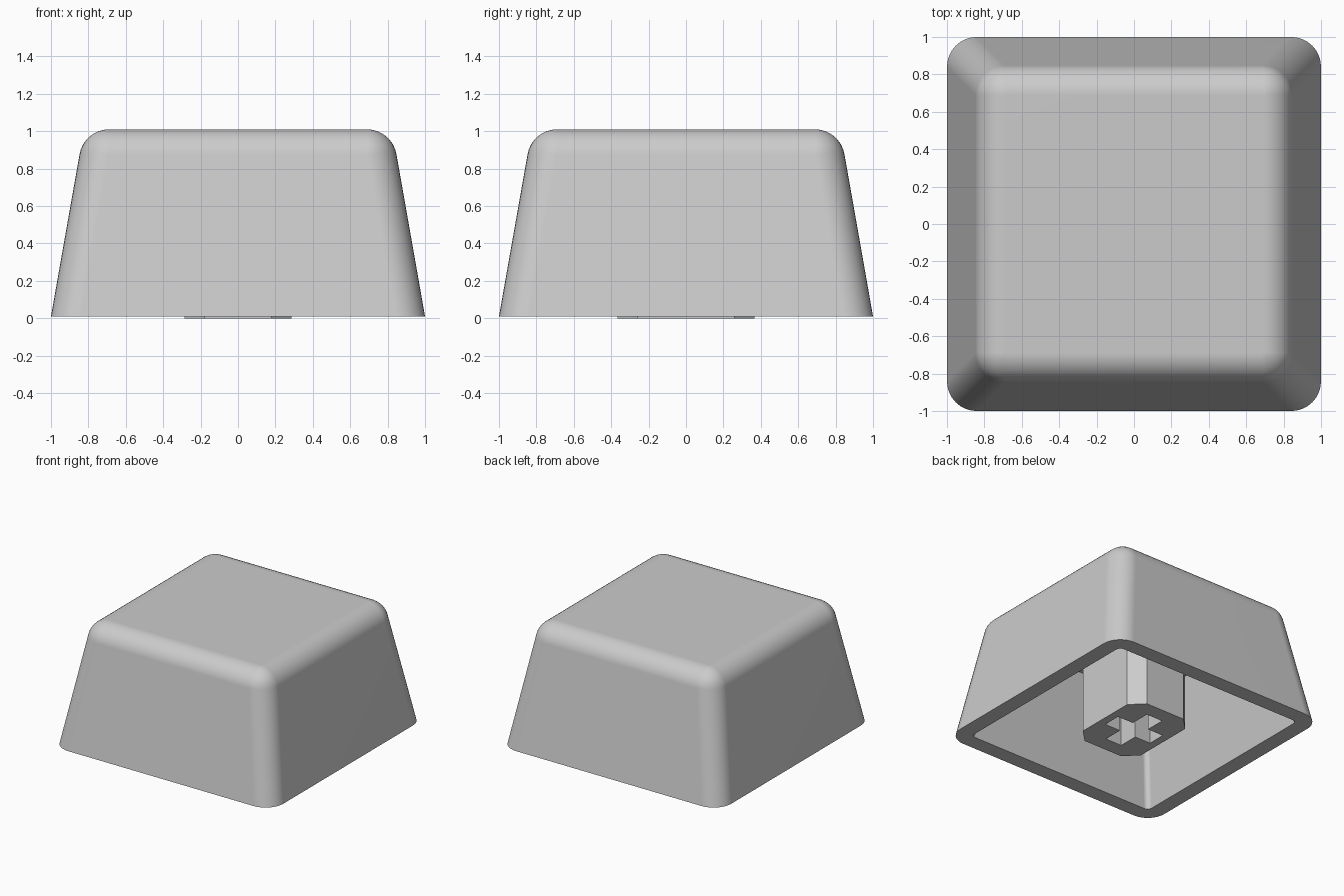
import bpy, bmesh
from math import sin, cos, tan, radians, pi

cube = bpy.data.objects.get("Cube")
if cube:
    bpy.data.objects.remove(cube)

# One plain grey plastic
plastic = bpy.data.materials.new("grey_plastic")
plastic.use_nodes = True
GREY = (0.6, 0.6, 0.6, 1)
plastic.diffuse_color = GREY
plastic.node_tree.nodes["Principled BSDF"].inputs["Base Color"].default_value = GREY

BASE, TOP, CEILING = 0.01, 1.01, 0.85
TAPER = radians(10)
ROUND = 0.16


def ring(bm, core, radius, z, steps=8):
    """Rounded square: corner centres at +-core, corners of the given radius."""
    verts = []
    for i, (sx, sy) in enumerate([(1, 1), (-1, 1), (-1, -1), (1, -1)]):
        for s in range(steps + 1):
            a = (i + s / steps) * pi / 2
            verts.append(bm.verts.new((sx * core + radius * cos(a),
                                       sy * core + radius * sin(a), z)))
    return verts


def bridge(bm, lower, upper):
    n = len(lower)
    for i in range(n):
        j = (i + 1) % n
        bm.faces.new((lower[i], lower[j], upper[j], upper[i]))


def finish(bm, name):
    bmesh.ops.remove_doubles(bm, verts=bm.verts, dist=0.0005)
    bmesh.ops.recalc_face_normals(bm, faces=bm.faces)
    mesh = bpy.data.meshes.new(name)
    bm.to_mesh(mesh)
    bm.free()
    obj = bpy.data.objects.new(name, mesh)
    bpy.context.collection.objects.link(obj)
    mesh.materials.append(plastic)
    return obj


# Hollow cap: ceiling, inner walls, rim, outer walls, rounded top edge
bm = bmesh.new()
inner_r = 0.04
inner_core = 0.87 - inner_r
rings = [ring(bm, inner_core - (CEILING - BASE) * tan(TAPER), inner_r, CEILING),
         ring(bm, inner_core, inner_r, BASE),
         ring(bm, 1 - ROUND, ROUND, BASE)]
tangent_z = TOP - ROUND + ROUND * sin(TAPER)
top_core = 1 - (tangent_z - BASE) * tan(TAPER) - ROUND * cos(TAPER)
SEGMENTS = 8
for k in range(SEGMENTS + 1):
    a = TAPER + (pi / 2 - TAPER) * k / SEGMENTS
    rings.append(ring(bm, top_core, ROUND * cos(a), TOP - ROUND + ROUND * sin(a)))
for lower, upper in zip(rings, rings[1:]):
    bridge(bm, lower, upper)
bm.faces.new(rings[0])
bm.faces.new(rings[-1])
cap = finish(bm, "cap_shell")
bpy.context.view_layer.objects.active = cap
cap.select_set(True)
bpy.ops.object.shade_smooth_by_angle(angle=radians(35))
weighted = cap.modifiers.new("even_shading", 'WEIGHTED_NORMAL')
weighted.keep_sharp = True

# Chamfered stem under the cap, with a cross-shaped socket in its foot
bm = bmesh.new()


def loop(points, z):
    return [bm.verts.new((x, y, z)) for x, y in points]


def mirrored(quarter):
    """Repeat a first-quadrant run of points around all four quadrants."""
    back = quarter[::-1]
    return (quarter + [(-x, y) for x, y in back]
            + [(-x, -y) for x, y in quarter] + [(x, -y) for x, y in back])


octagon = mirrored([(0.285, 0.26), (0.18, 0.365)])
cross = mirrored([(0.22, 0.075), (0.075, 0.075), (0.075, 0.24)])
foot, socket = loop(octagon, 0), loop(cross, 0)
head, socket_end = loop(octagon, CEILING + 0.01), loop(cross, 0.5)
bridge(bm, foot, head)
bridge(bm, socket, socket_end)
bm.faces.new(head)
bm.faces.new(socket_end)
rim = [bm.edges.get((run[i - 1], run[i])) for run in (foot, socket) for i in range(len(run))]
bmesh.ops.triangle_fill(bm, edges=rim, use_beauty=True)
finish(bm, "stem")
